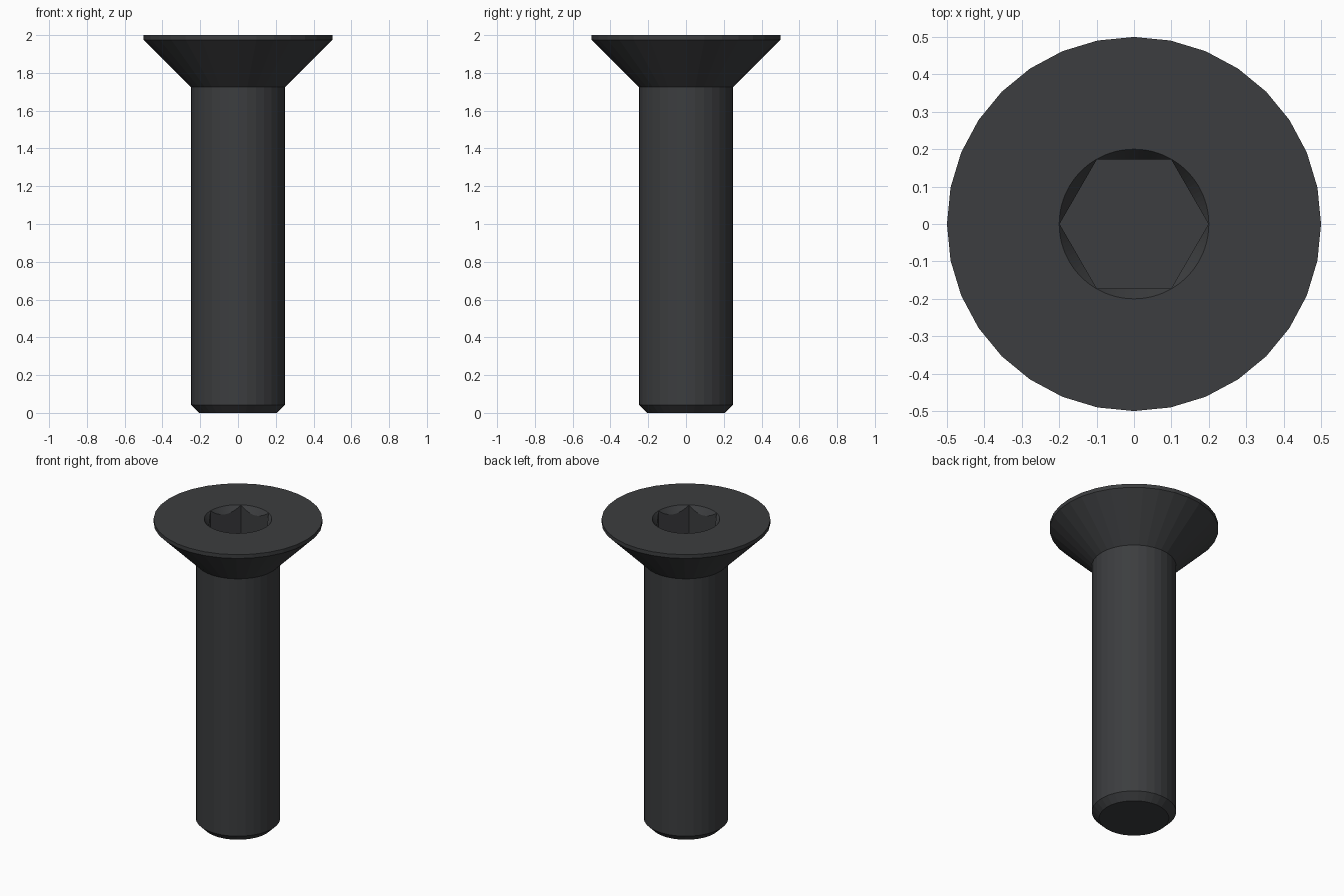
import bpy, bmesh
from math import cos, sin, tau

if "Cube" in bpy.data.objects:
    bpy.data.objects.remove(bpy.data.objects["Cube"])


def lathe(name, profile, sides):
    """Closed solid of revolution from (radius, z) points, bottom to top."""
    bm = bmesh.new()
    rings = [[bm.verts.new((r * cos(tau * i / sides), r * sin(tau * i / sides), z))
              for i in range(sides)] for r, z in profile]
    for low, high in zip(rings, rings[1:]):
        for i in range(sides):
            j = (i + 1) % sides
            bm.faces.new((low[i], low[j], high[j], high[i]))
    bm.faces.new(rings[0][::-1])
    bm.faces.new(rings[-1])
    mesh = bpy.data.meshes.new(name)
    bm.to_mesh(mesh)
    bm.free()
    obj = bpy.data.objects.new(name, mesh)
    bpy.context.collection.objects.link(obj)
    return obj


# Shank with chamfered tip and countersunk head
screw = lathe("countersunk_screw", [(0.207, 0), (0.25, 0.043), (0.25, 1.725),
                                    (0.5, 1.975), (0.5, 2.0)], 32)
steel = bpy.data.materials.new("dark_steel")
steel.diffuse_color = (0.045, 0.047, 0.05, 1)
steel.use_nodes = True
steel.node_tree.nodes["Principled BSDF"].inputs["Base Color"].default_value = steel.diffuse_color
screw.data.materials.append(steel)

# Hexagonal socket, then the conical lead-in around its mouth
cutters = [
    lathe("socket_cutter", [(0.199, 1.76), (0.199, 2.05)], 6),
    lathe("lead_in_cutter", [(0.15, 1.925), (0.2333, 2.05)], 96),
]
bpy.context.view_layer.objects.active = screw
screw.select_set(True)
for cutter in cutters:
    cut = screw.modifiers.new(cutter.name, "BOOLEAN")
    cut.operation = "DIFFERENCE"
    cut.solver = "EXACT"
    cut.object = cutter
    cutter.hide_render = True
    bpy.ops.object.modifier_apply(modifier=cut.name)
    bpy.data.objects.remove(cutter)
